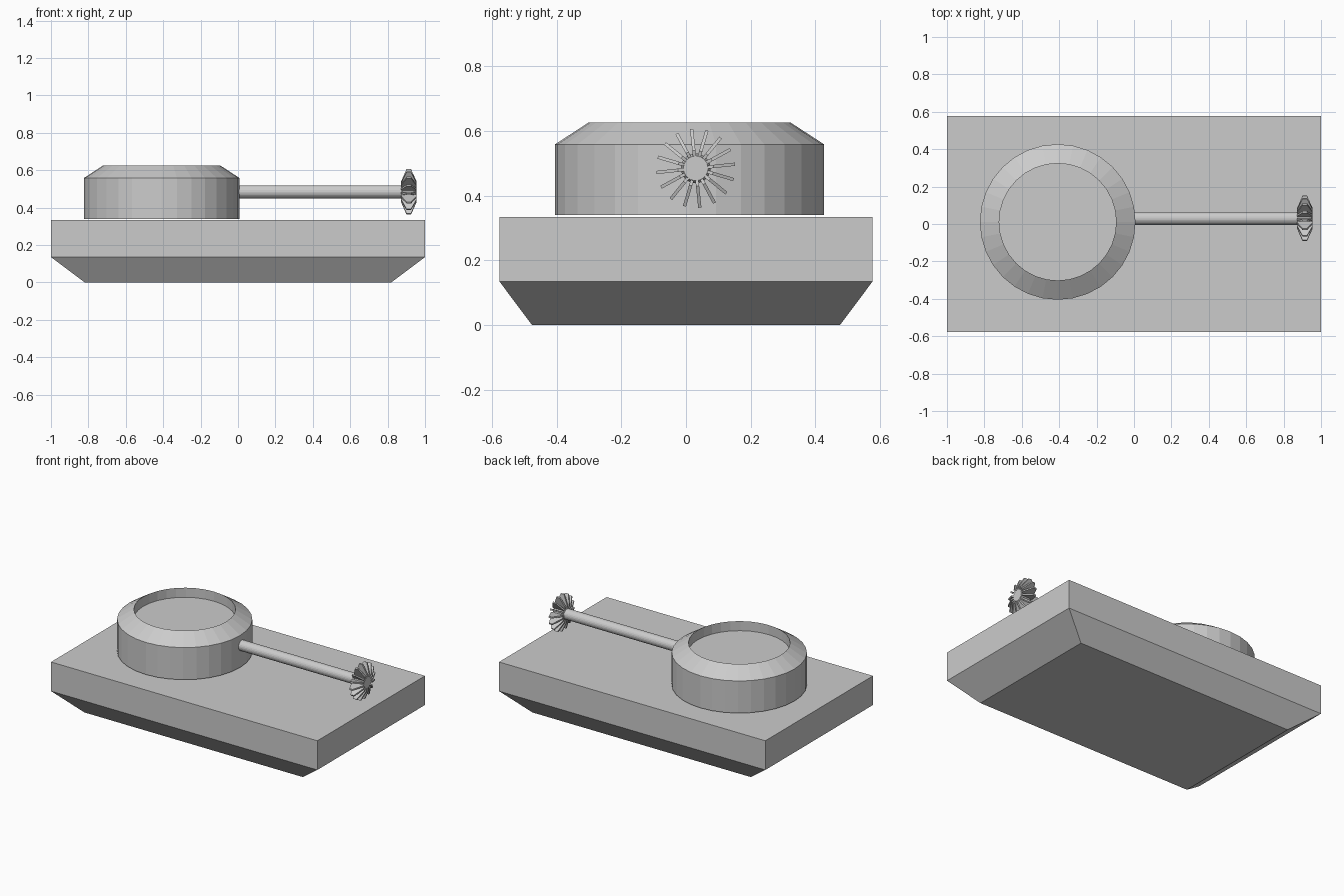
import bpy, bmesh
from math import cos, sin, tau, radians
from mathutils import Matrix

if "Cube" in bpy.data.objects:
    bpy.data.objects.remove(bpy.data.objects["Cube"])


def finish(name, bm):
    bmesh.ops.recalc_face_normals(bm, faces=bm.faces)
    mesh = bpy.data.meshes.new(name)
    bm.to_mesh(mesh)
    bm.free()
    obj = bpy.data.objects.new(name, mesh)
    bpy.context.collection.objects.link(obj)
    return obj


def skin(name, loops):
    """Bridge a stack of equal-length vertex loops and cap both ends."""
    bm = bmesh.new()
    rings = [[bm.verts.new(p) for p in loop] for loop in loops]
    n = len(rings[0])
    for a, b in zip(rings, rings[1:]):
        for i in range(n):
            j = (i + 1) % n
            bm.faces.new((a[i], a[j], b[j], b[i]))
    bm.faces.new(rings[0][::-1])
    bm.faces.new(rings[-1])
    return finish(name, bm)


def rect(hx, hy, z):
    return [(-hx, -hy, z), (hx, -hy, z), (hx, hy, z), (-hx, hy, z)]


def circle(r, h, n):
    return [(r * cos(tau * i / n), r * sin(tau * i / n), h) for i in range(n)]


def lathe(name, profile, n):
    return skin(name, [circle(r, h, n) for r, h in profile])


# Hull: slab with sloped underside
skin("hull", [rect(0.82, 0.476, 0), rect(1, 0.577, 0.135), rect(1, 0.577, 0.333)])

# Turret: drum with sloped rim and recessed roof
turret = lathe("turret", [(0.416, 0.34), (0.416, 0.558), (0.313, 0.625), (0.313, 0.56)], 32)
turret.location = (-0.408, 0.011, 0)

# Barrel and muzzle hub, turned along x
AXIS_Y, AXIS_Z = 0.03, 0.484
barrel = lathe("barrel", [(0.035, -0.02), (0.035, 0.9)], 24)
hub = lathe("muzzle_hub", [(0.038, 0.872), (0.046, 0.885), (0.046, 0.935), (0.038, 0.952)], 24)
for part in (barrel, hub):
    part.rotation_euler = (0, radians(90), 0)
    part.location = (0, AXIS_Y, AXIS_Z)

# Muzzle fins: sixteen thin tapered plates around the hub
bm = bmesh.new()
outline = [(0.876, 0.035), (0.872, 0.055), (0.901, 0.122),
           (0.925, 0.122), (0.955, 0.055), (0.950, 0.035)]
for k in range(16):
    turn = Matrix.Rotation(radians(6) + tau * k / 16, 4, 'X')
    sides = [[bm.verts.new(turn @ Matrix.Translation((x, t, r)).translation)
              for x, r in outline] for t in (-0.005, 0.005)]
    a, b = sides
    bm.faces.new(a)
    bm.faces.new(b[::-1])
    for i in range(len(a)):
        j = (i + 1) % len(a)
        bm.faces.new((a[i], b[i], b[j], a[j]))
fins = finish("muzzle_fins", bm)
fins.location = (0, AXIS_Y, AXIS_Z)
